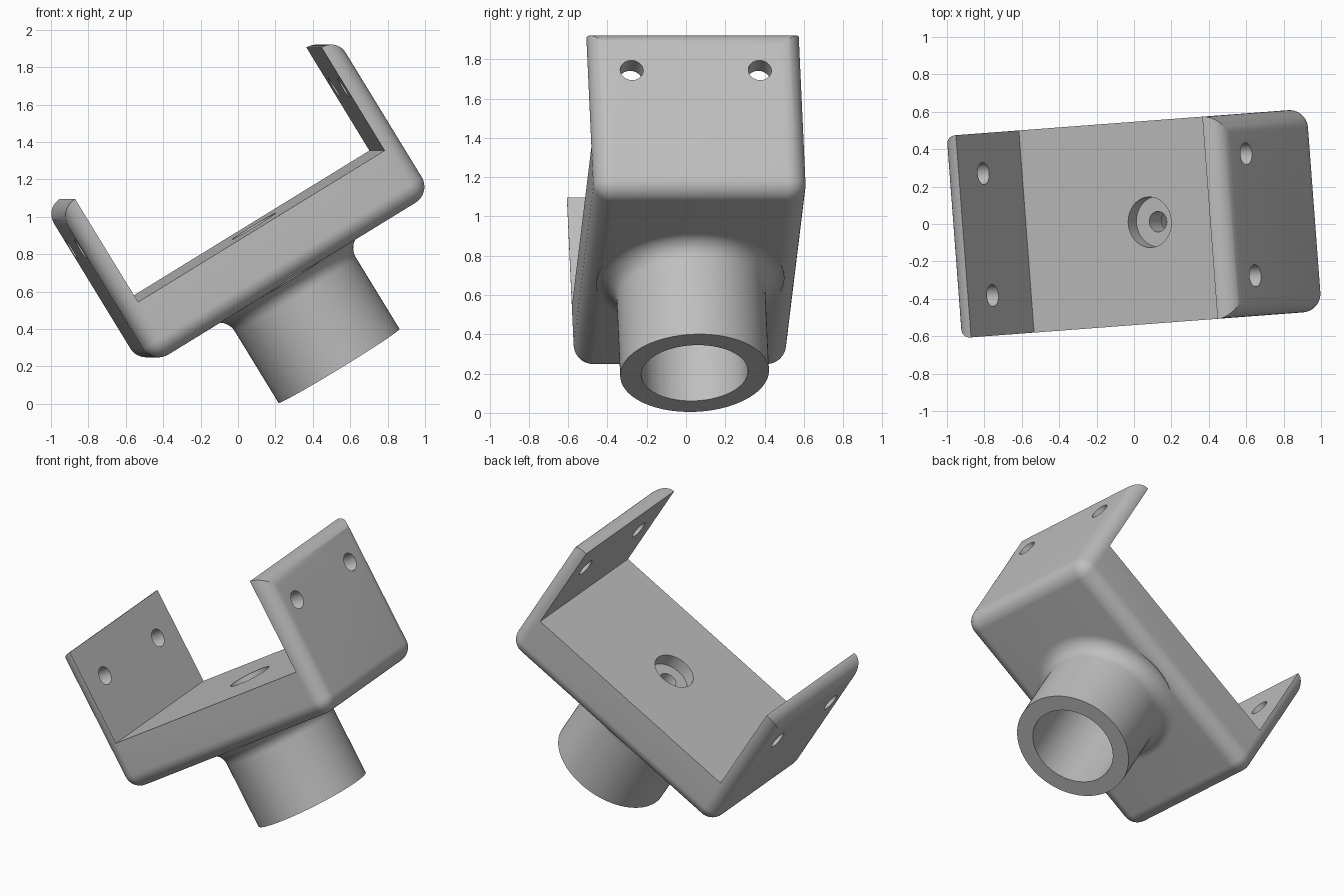
import bpy, bmesh
from math import sin, cos, pi, radians
from mathutils import Matrix, Vector

if "Cube" in bpy.data.objects:
    bpy.data.objects.remove(bpy.data.objects["Cube"])

# Main sizes, in the bracket's own untilted frame
HALF_IN, WALL, HALF_W = 0.775, 0.102, 0.542
HALF_OUT = HALF_IN + WALL
BOTTOM, FLOOR, TOP = 0.437, 0.765, 1.412
FILLET = 0.1
TUBE_END, TUBE_R, BORE_R, BORE_TOP = -0.11, 0.379, 0.272, 0.555

grey = bpy.data.materials.new("plain grey")
grey.use_nodes = True
grey.diffuse_color = (0.52, 0.52, 0.52, 1)
grey.node_tree.nodes["Principled BSDF"].inputs["Base Color"].default_value = (0.52, 0.52, 0.52, 1)


def make(name, bm):
    bmesh.ops.recalc_face_normals(bm, faces=bm.faces)
    mesh = bpy.data.meshes.new(name)
    bm.to_mesh(mesh)
    bm.free()
    mesh.materials.append(grey)
    obj = bpy.data.objects.new(name, mesh)
    bpy.context.collection.objects.link(obj)
    return obj


def combine(target, tool, operation):
    bpy.context.view_layer.objects.active = target
    mod = target.modifiers.new("cut", 'BOOLEAN')
    mod.operation, mod.solver, mod.object = operation, 'EXACT', tool
    bpy.ops.object.modifier_apply(modifier=mod.name)
    bpy.data.objects.remove(tool)


def rod(name, radius, start, end, segments=64):
    """Solid cylinder between two points."""
    start, end = Vector(start), Vector(end)
    axis = end - start
    turn = axis.to_track_quat('Z', 'Y').to_matrix().to_4x4()
    bm = bmesh.new()
    bmesh.ops.create_cone(bm, cap_ends=True, segments=segments, radius1=radius, radius2=radius,
                          depth=axis.length,
                          matrix=Matrix.Translation((start + end) / 2) @ turn)
    return make(name, bm)


# Block with rounded upright and bottom edges
bm = bmesh.new()
height = TOP + 0.1 - BOTTOM
bmesh.ops.create_cube(bm, size=1, matrix=Matrix.Translation((0, 0, BOTTOM + height / 2))
                      @ Matrix.Diagonal((2 * HALF_OUT, 2 * HALF_W, height, 1)))
edges = [e for e in bm.edges if min(v.co.z for v in e.verts) < BOTTOM + 0.01]
bmesh.ops.bevel(bm, geom=edges, offset=FILLET, segments=12, profile=0.5, affect='EDGES')
bracket = make("bracket", bm)

# Trim to a U section whose wall tops round off outwards
arc = [(HALF_IN + WALL * sin(i * pi / 24), TOP - WALL + WALL * cos(i * pi / 24)) for i in range(13)]
half = [(HALF_IN, FLOOR)] + arc + [(1, TOP - WALL), (1, 0)]
section = half + [(-x, z) for x, z in reversed(half)]
bm = bmesh.new()
face = bm.faces.new([bm.verts.new((x, -1, z)) for x, z in section])
extruded = bmesh.ops.extrude_face_region(bm, geom=[face])["geom"]
bmesh.ops.translate(bm, vec=(0, 2, 0), verts=[v for v in extruded if isinstance(v, bmesh.types.BMVert)])
combine(bracket, make("u_section", bm), 'INTERSECT')

# Socket tube with a flared root, lathed
flare = [(TUBE_R + FILLET * (1 - cos(i * pi / 20)), BOTTOM - FILLET + FILLET * sin(i * pi / 20))
         for i in range(11)]
profile = [(0, TUBE_END), (TUBE_R, TUBE_END)] + flare
profile += [(flare[-1][0], BOTTOM + 0.015), (0, BOTTOM + 0.1)]
bm = bmesh.new()
verts = [bm.verts.new((r, 0, z)) for r, z in profile]
lines = [bm.edges.new(pair) for pair in zip(verts, verts[1:])]
bmesh.ops.spin(bm, geom=verts + lines, cent=(0, 0, 0), axis=(0, 0, 1), angle=2 * pi, steps=96)
bmesh.ops.remove_doubles(bm, verts=bm.verts, dist=0.0001)
combine(bracket, make("socket_tube", bm), 'UNION')

# Socket bore, bolt hole and its counterbore
for radius, low, high in ((BORE_R, TUBE_END - 0.1, BORE_TOP),
                          (0.055, BORE_TOP - 0.1, FLOOR),
                          (0.135, FLOOR - 0.085, FLOOR + 0.1)):
    combine(bracket, rod("bore", radius, (0, 0, low), (0, 0, high)), 'DIFFERENCE')

# Screw holes through both walls
for y in (-0.327, 0.327):
    combine(bracket, rod("screw_hole", 0.059, (-1, y, 1.16), (1, y, 1.16), 40), 'DIFFERENCE')

# Smooth fillets, crisp edges
bpy.ops.object.select_all(action='DESELECT')
bracket.select_set(True)
bpy.context.view_layer.objects.active = bracket
bpy.ops.object.shade_smooth_by_angle(angle=radians(30))

# Tilt into place
tilt = Matrix.Rotation(radians(4.3), 4, 'Z') @ Matrix.Rotation(radians(-31.5), 4, 'Y')
bracket.matrix_world = tilt @ Matrix.Translation((0.568, 0.003, 0))
